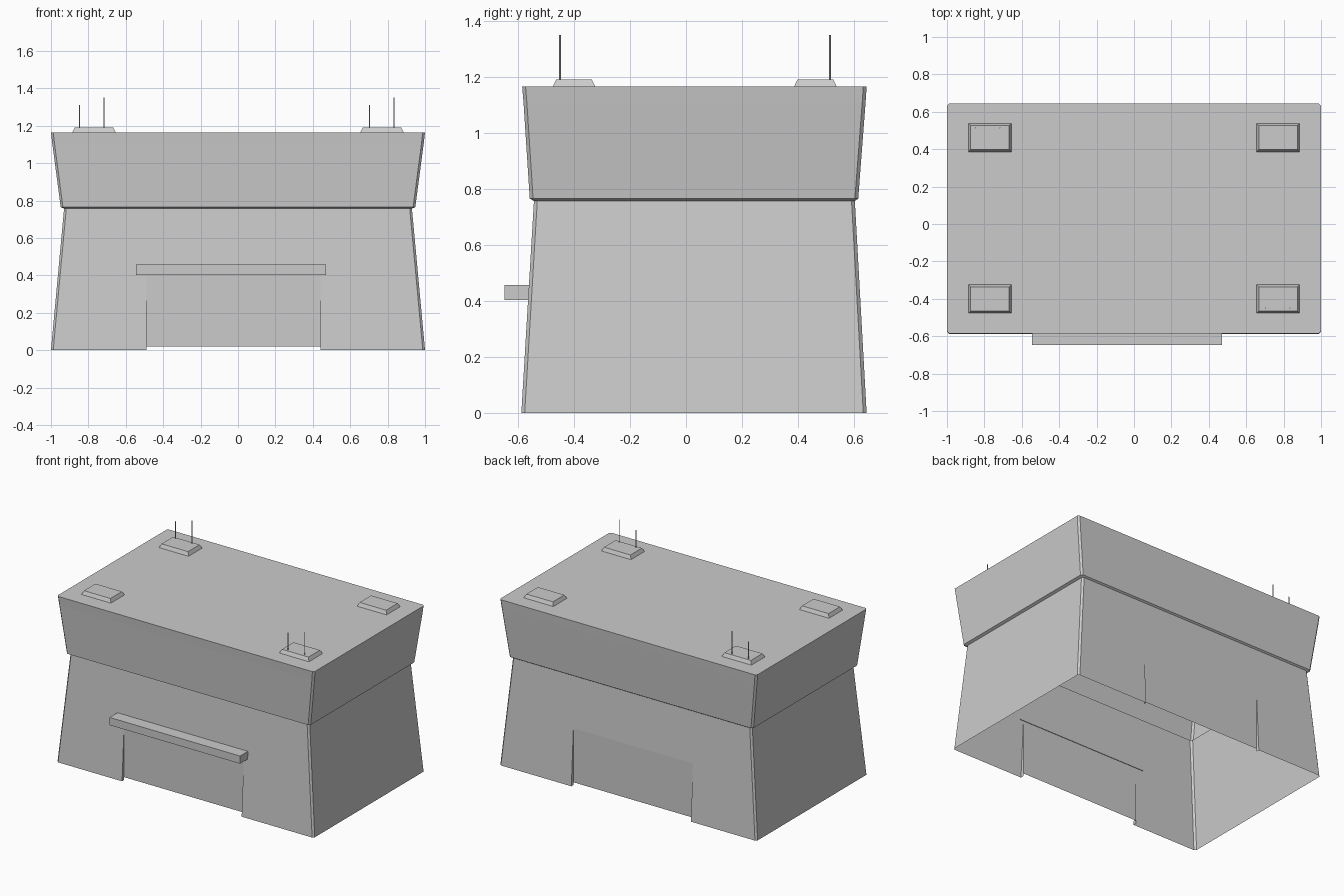
import bpy, bmesh
from mathutils import Vector

if "Cube" in bpy.data.objects:
    bpy.data.objects.remove(bpy.data.objects["Cube"])


def finish(name, bm):
    bmesh.ops.remove_doubles(bm, verts=bm.verts, dist=0.0005)
    bmesh.ops.recalc_face_normals(bm, faces=bm.faces)
    mesh = bpy.data.meshes.new(name)
    bm.to_mesh(mesh)
    bm.free()
    obj = bpy.data.objects.new(name, mesh)
    bpy.context.collection.objects.link(obj)
    return obj


def ring(z, x, y0, y1, c=0.012):
    """Rectangle outline with small cut corners; edge 0 is front, edge 4 is back."""
    return [Vector((px, py, z)) for px, py in (
        (-x + c, y0), (x - c, y0), (x, y0 + c), (x, y1 - c),
        (x - c, y1), (-x + c, y1), (-x, y1 - c), (-x, y0 + c))]


def frustum(name, x0, x1, y0, y1, z0, z1, inset=0.0):
    bm = bmesh.new()
    rows = []
    for z, i in ((z0, 0), (z1, inset)):
        rows.append([bm.verts.new(p) for p in (
            (x0 + i, y0 + i, z), (x1 - i, y0 + i, z),
            (x1 - i, y1 - i, z), (x0 + i, y1 - i, z))])
    for k in range(4):
        n = (k + 1) % 4
        bm.faces.new((rows[0][k], rows[0][n], rows[1][n], rows[1][k]))
    bm.faces.new(rows[0])
    bm.faces.new(rows[1])
    return finish(name, bm)


# Bunker shell: leaning walls, overhanging flared parapet, flat roof, open base
rings = [ring(0.0, 1.0, -0.588, 0.645),
         ring(0.757, 0.93, -0.543, 0.603),
         ring(0.765, 0.948, -0.558, 0.615),
         ring(1.105, 0.993, -0.58, 0.641),
         ring(1.165, 1.0, -0.585, 0.645)]
DOOR_L, DOOR_R, DOOR_TOP, DOOR_SILL = -0.49, 0.44, 0.40, 0.02
bm = bmesh.new()


def face(*pts):
    bm.faces.new([bm.verts.new(p) for p in pts])


for r, (low, high) in enumerate(zip(rings, rings[1:])):
    for k in range(8):
        n = (k + 1) % 8
        a, b, c, d = low[k], low[n], high[n], high[k]
        if r == 0 and k in (0, 4):
            # Wall with a doorway; the door plane is upright inside the leaning wall
            l, rt = (DOOR_L, DOOR_R) if k == 0 else (DOOR_R, DOOR_L)
            y_wall = a.y
            y_door = a.y + (d.y - a.y) * DOOR_TOP / d.z
            face(a, (l, y_wall, 0), (l, y_door, DOOR_TOP),
                 (rt, y_door, DOOR_TOP), (rt, y_wall, 0), b, c, d)
            face((l, y_door, DOOR_SILL), (rt, y_door, DOOR_SILL),
                 (rt, y_door, DOOR_TOP), (l, y_door, DOOR_TOP))
            for x in (l, rt):
                face((x, y_wall, 0), (x, y_door, 0), (x, y_door, DOOR_SILL),
                     (x, y_door, DOOR_TOP))
        else:
            face(a, b, c, d)
face(*rings[-1])
finish("bunker_shell", bm)

# Canopy bar above the front door
frustum("door_canopy", -0.545, 0.47, -0.648, -0.56, 0.403, 0.457)

# Roof pads near the four corners
for sx, side in ((-1, "left"), (1, "right")):
    for y, end in ((-0.4, "front"), (0.462, "back")):
        cx = 0.77 * sx
        frustum(f"roof_pad_{end}_{side}", cx - 0.116, cx + 0.116,
                y - 0.077, y + 0.077, 1.163, 1.19, 0.013)

# Thin aerials on two diagonal pads
for i, (x, y, top) in enumerate(((-0.847, 0.514, 1.31), (-0.717, 0.514, 1.35),
                                 (0.704, -0.45, 1.31), (0.834, -0.45, 1.35))):
    bpy.ops.mesh.primitive_cylinder_add(vertices=6, radius=0.003, depth=top - 1.185,
                                        location=(x, y, (top + 1.185) / 2))
    bpy.context.object.name = f"aerial_{i + 1}"
